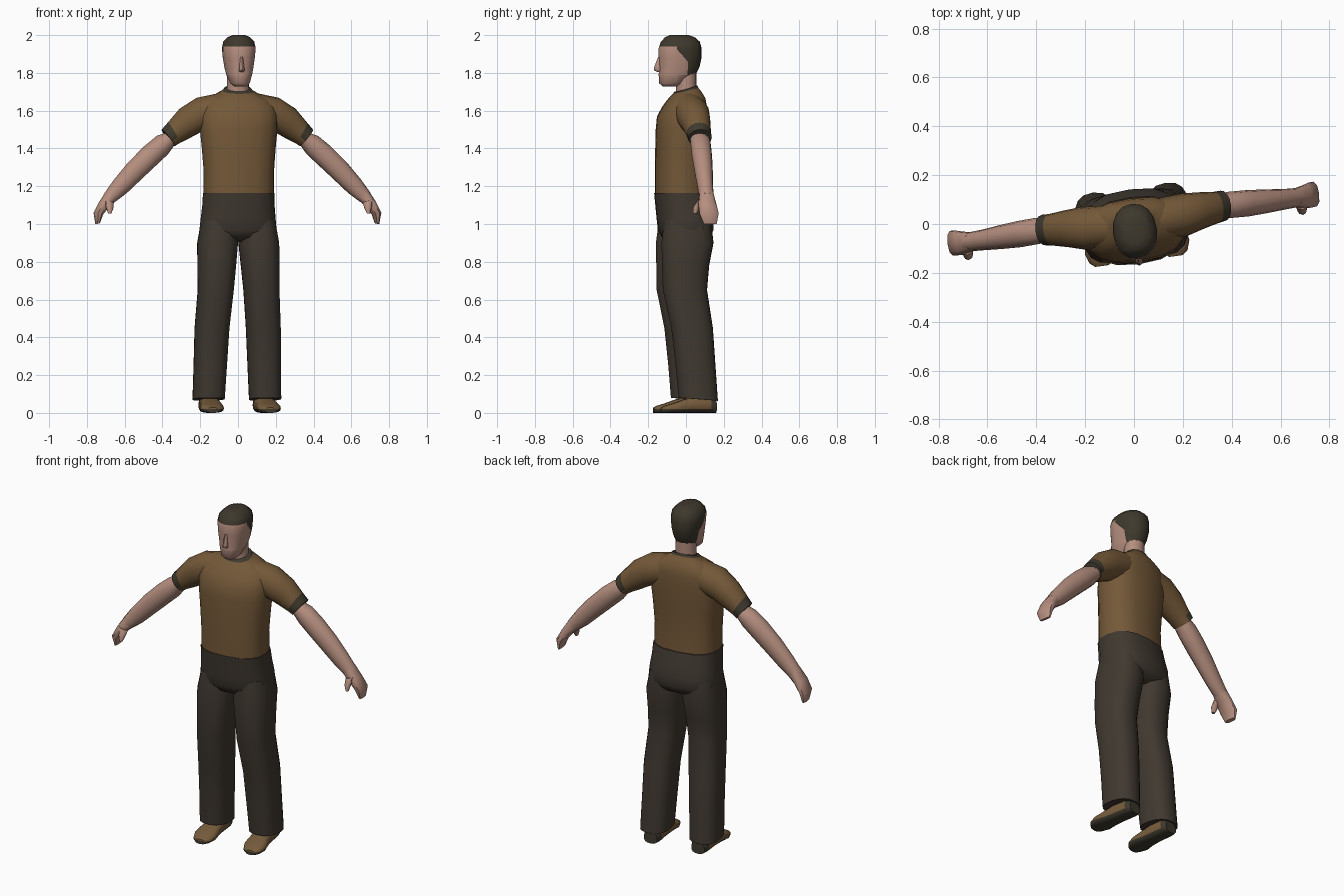
import bpy, bmesh, math
from mathutils import Vector, Matrix

YAW = Matrix.Rotation(math.radians(7.7), 4, 'Z')  # the whole figure is turned slightly


def material(name, rgb):
    m = bpy.data.materials.new(name)
    m.diffuse_color = (*rgb, 1)
    return m


SKIN = material("skin", (0.46, 0.27, 0.21))
SHIRT = material("brown_shirt", (0.175, 0.099, 0.040))
TRIM = material("dark_trim", (0.050, 0.042, 0.028))
TROUSER = material("dark_trousers", (0.051, 0.040, 0.030))
HAIR = material("dark_hair", (0.048, 0.040, 0.026))
LEATHER = material("shoe_leather", (0.18, 0.105, 0.045))


def finish(name, bm, mats, rule=None, cuts=(), angle=50):
    """Cut colour borders, colour faces by rule, turn and shade the part."""
    for co, no in cuts:
        bmesh.ops.bisect_plane(bm, geom=bm.verts[:] + bm.edges[:] + bm.faces[:],
                               plane_co=co, plane_no=no)
    bmesh.ops.recalc_face_normals(bm, faces=bm.faces[:])
    if rule:
        for f in bm.faces:
            f.material_index = int(rule(f.calc_center_median()))
    bm.transform(YAW)
    me = bpy.data.meshes.new(name)
    bm.to_mesh(me)
    bm.free()
    for m in mats:
        me.materials.append(m)
    ob = bpy.data.objects.new(name, me)
    bpy.context.collection.objects.link(ob)
    bpy.ops.object.select_all(action='DESELECT')
    ob.select_set(True)
    bpy.context.view_layer.objects.active = ob
    bpy.ops.object.shade_smooth_by_angle(angle=math.radians(angle))
    return ob


def loft(rings, n=16, p=2.4):
    """Skin superellipse rings given as (centre, half axis u, half axis v)."""
    bm = bmesh.new()

    def power(t):
        return math.copysign(abs(t) ** (2 / p), t) if abs(t) > 1e-6 else 0
    loops = []
    for c, u, v in rings:
        loops.append([bm.verts.new(Vector(c) + Vector(u) * power(math.cos(a)) + Vector(v) * power(math.sin(a)))
                      for a in (2 * math.pi * i / n for i in range(n))])
    for a, b in zip(loops, loops[1:]):
        for i in range(n):
            j = (i + 1) % n
            bm.faces.new((a[i], a[j], b[j], b[i]))
    bm.faces.new(loops[0])
    bm.faces.new(loops[-1])
    return bm


def level(z, rx, front, back, cx=0, tilt=0):
    """Horizontal ring, optionally higher at the back."""
    ry = (back - front) / 2
    return ((cx, (front + back) / 2, z), (rx, 0, 0), (0, ry, tilt))


def limb(s, xu, zu, xl, zl, cy, ry):
    """Ring across an arm from its upper to its lower outline point."""
    return ((s * (xu + xl) / 2, cy, (zu + zl) / 2),
            (s * (xu - xl) / 2, 0, (zu - zl) / 2), (0, ry, 0))


# Shirt body with a dark collar
finish("shirt", loft([
    level(1.15, .188, -.163, .105), level(1.28, .188, -.163, .098),
    level(1.40, .197, -.160, .102), level(1.50, .207, -.157, .107),
    level(1.57, .208, -.150, .107), level(1.62, .200, -.122, .106),
    level(1.66, .165, -.098, .100, tilt=.005),
    level(1.69, .110, -.078, .080, tilt=.012),
    level(1.705, .080, -.068, .066, tilt=.016),
    level(1.716, .072, -.062, .060, tilt=.018)], p=2.5),
    [SHIRT, TRIM], lambda c: c.z - .26 * c.y > 1.706)

# Hips
finish("trouser_hips", loft([
    level(1.165, .191, -.166, .110), level(1.10, .193, -.160, .125),
    level(1.03, .200, -.153, .143), level(.97, .206, -.146, .143),
    level(.93, .190, -.125, .125), level(.905, .12, -.06, .07)], p=2.6), [TROUSER])

# Neck
finish("neck", loft([level(1.66, .062, -.055, .055), level(1.73, .058, -.052, .055),
                     level(1.81, .058, -.06, .055)], p=2), [SKIN])


# Head: hair covers the crown and the back, with a sloped temple
def is_hair(c):
    return (c.z > 1.94 or (c.y > 0 and c.z > 1.79)
            or (c.y > -.06 and c.z - 1.87 > -1.1 * (c.y + .01)))


finish("head", loft([
    level(1.728, .032, -.125, -.05), level(1.745, .052, -.143, -.01),
    level(1.79, .068, -.146, .052), level(1.83, .077, -.143, .072),
    level(1.88, .085, -.146, .083), level(1.93, .090, -.146, .083),
    level(1.965, .083, -.134, .074), level(1.99, .058, -.110, .045),
    level(2.0, .032, -.085, .015)], p=2.2), [SKIN, HAIR], is_hair,
    [((0, 0, 1.94), (0, 0, 1)), ((0, 0, 0), (0, 1, 0)), ((0, 0, 1.79), (0, 0, 1)),
     ((0, -.01, 1.87), (0, 1.1, 1)), ((0, -.06, 0), (0, 1, 0))])

# Nose
finish("nose", loft([level(1.885, .007, -.149, -.135), level(1.83, .013, -.170, -.13),
                     level(1.815, .016, -.172, -.13), level(1.805, .012, -.152, -.13)],
                    n=8, p=2), [SKIN])

for s, side in ((1, "left"), (-1, "right")):
    # Sleeve with a dark cuff
    finish(side + "_sleeve", loft([limb(s, *r) for r in (
        (.09, 1.695, .10, 1.52, .005, .085), (.22, 1.668, .20, 1.485, .01, .088),
        (.31, 1.61, .255, 1.455, .018, .075), (.372, 1.537, .31, 1.428, .022, .065),
        (.404, 1.50, .335, 1.412, .025, .063))], p=2.1),
        [SHIRT, TRIM], lambda c: abs(c.x) > .345)

    # Bare arm
    finish(side + "_arm", loft([limb(s, *r) for r in (
        (.36, 1.49, .32, 1.44, .025, .05), (.43, 1.467, .37, 1.37, .025, .054),
        (.50, 1.41, .44, 1.305, .022, .054), (.585, 1.325, .51, 1.24, .02, .049),
        (.66, 1.235, .59, 1.165, .018, .042), (.71, 1.165, .65, 1.12, .018, .039))],
        n=12, p=2.1), [SKIN])

    # Hand, flat with the palm inward
    finish(side + "_hand", loft([limb(s, *r) for r in (
        (.695, 1.185, .635, 1.135, .018, .037), (.738, 1.12, .682, 1.095, .016, .049),
        (.768, 1.06, .718, 1.05, .022, .053), (.757, 1.0, .735, 1.005, .028, .036))],
        n=10, p=2.5), [SKIN])

    # Thumb
    finish(side + "_thumb", loft([limb(s, *r) for r in (
        (.72, 1.13, .665, 1.115, -.012, .022), (.71, 1.09, .67, 1.085, -.035, .02),
        (.70, 1.055, .683, 1.055, -.045, .011))], n=8, p=2), [SKIN])

    # Trouser leg
    finish(side + "_trouser_leg", loft([
        level(1.02, .090, -.130, .120, s * .105), level(.90, .107, -.146, .132, s * .110),
        level(.78, .102, -.143, .108, s * .116), level(.65, .095, -.140, .096, s * .122),
        level(.45, .092, -.097, .125, s * .137), level(.25, .088, -.075, .138, s * .144),
        level(.072, .085, -.060, .150, s * .151, -.008)], p=2.5), [TROUSER])

    # Shoe with a dark sole
    finish(side + "_shoe", loft([
        ((s * cx, y, h / 2), (w, 0, 0), (0, 0, h / 2)) for y, cx, w, h in (
            (.140, .145, .040, .065), (.110, .145, .052, .085), (.02, .147, .052, .085),
            (-.035, .149, .056, .072), (-.095, .152, .064, .050),
            (-.135, .153, .050, .038), (-.153, .153, .028, .028))], p=2.8),
        [LEATHER, TRIM], lambda c: c.z < .02 or c.y > .07, [((0, 0, .02), (0, 0, 1))], 40)
